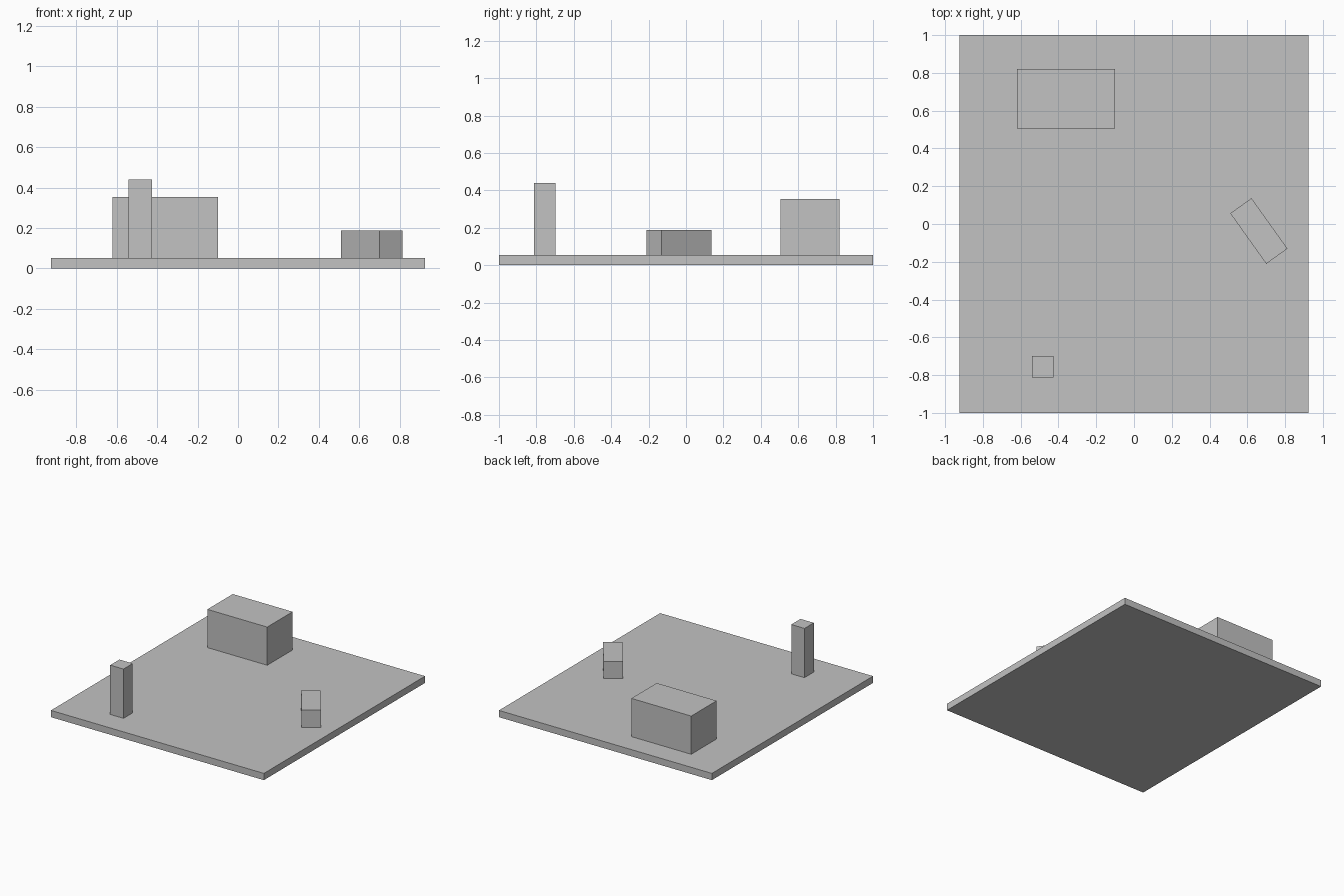
import bpy
import math

# Remove the default cube
old = bpy.data.objects.get("Cube")
if old:
    bpy.data.objects.remove(old, do_unlink=True)

# Single plain grey
grey = bpy.data.materials.new("plain grey")
colour = (0.54, 0.54, 0.54, 1)
grey.use_nodes = True
grey.diffuse_color = colour
bsdf = next(n for n in grey.node_tree.nodes if n.type == "BSDF_PRINCIPLED")
bsdf.inputs["Base Color"].default_value = colour

PLATE_TOP = 0.053


def block(name, centre, size, bottom, top, turn=0):
    """Flat-sided block from its plan centre, plan size and height range."""
    bpy.ops.mesh.primitive_cube_add(
        size=1, location=(*centre, (bottom + top) / 2),
        rotation=(0, 0, math.radians(turn)))
    obj = bpy.context.object
    obj.name = obj.data.name = name
    obj.scale = (*size, top - bottom)
    bpy.ops.object.transform_apply(location=False, rotation=False, scale=True)
    obj.data.materials.append(grey)
    return obj


# Ground plate
block("base_plate", (0, 0), (1.85, 2), 0, PLATE_TOP)

# Blocks standing on the plate
block("large_block", (-0.36, 0.663), (0.52, 0.315), PLATE_TOP, 0.353)
block("tall_pillar", (-0.483, -0.756), (0.115, 0.115), PLATE_TOP, 0.44)
block("turned_low_block", (0.661, -0.037), (0.138, 0.328), PLATE_TOP, 0.188, turn=35.5)
